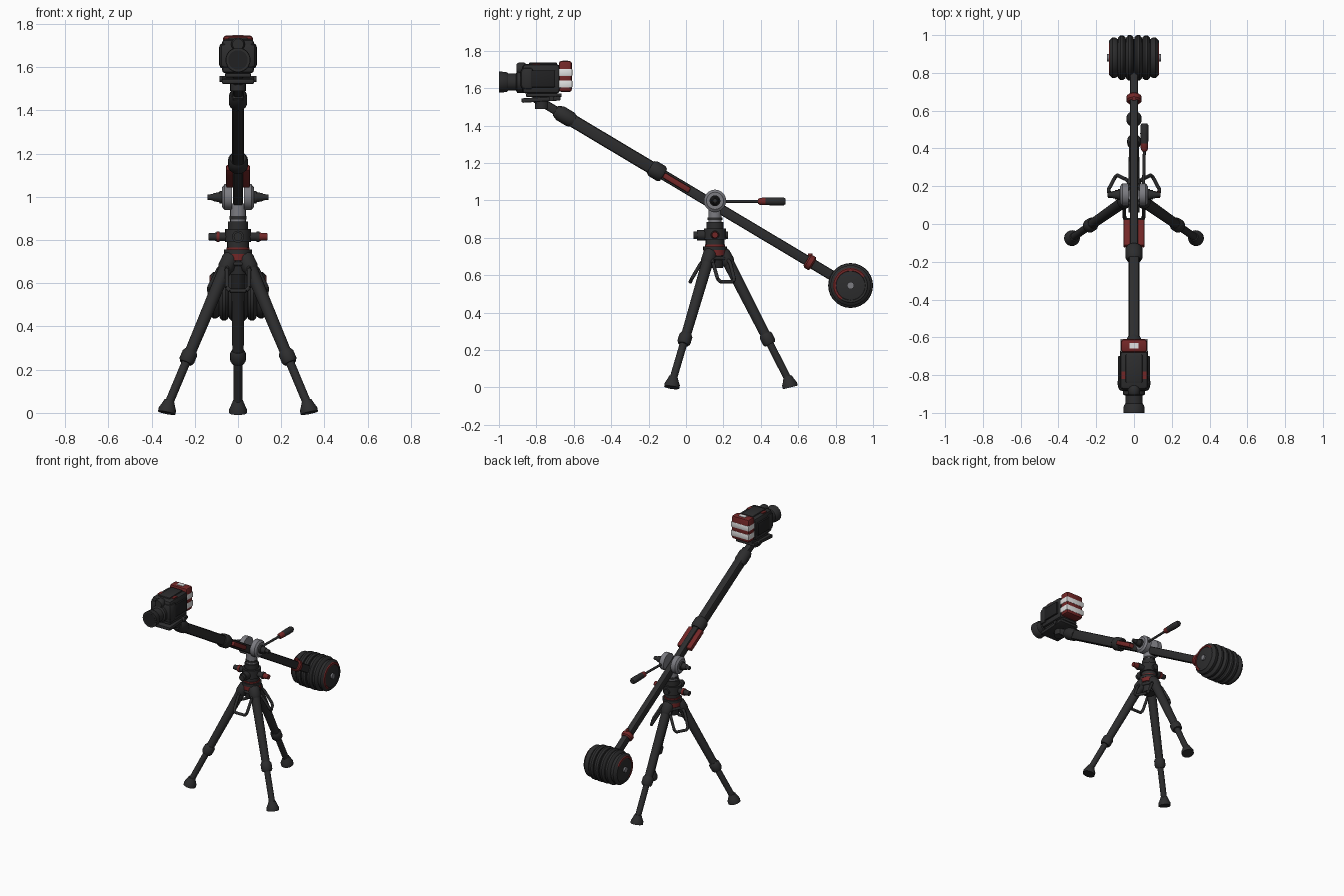
import bpy, bmesh, math
from mathutils import Vector

cube = bpy.data.objects.get("Cube")
if cube:
    bpy.data.objects.remove(cube, do_unlink=True)


def material(name, colour):
    m = bpy.data.materials.new(name)
    m.use_nodes = True
    m.diffuse_color = (*colour, 1)
    m.node_tree.nodes["Principled BSDF"].inputs["Base Color"].default_value = (*colour, 1)
    return m


DARK = material("charcoal", (0.026, 0.026, 0.027))
BLACK = material("black", (0.015, 0.015, 0.016))
RED = material("dark red", (0.17, 0.02, 0.02))
GREY = material("metal grey", (0.2, 0.2, 0.22))
WHITE = material("white", (0.75, 0.75, 0.75))


def finish(name, bm, mat):
    bmesh.ops.recalc_face_normals(bm, faces=bm.faces)
    mesh = bpy.data.meshes.new(name)
    bm.to_mesh(mesh)
    bm.free()
    mesh.materials.append(mat)
    ob = bpy.data.objects.new(name, mesh)
    bpy.context.collection.objects.link(ob)
    bpy.ops.object.select_all(action="DESELECT")
    ob.select_set(True)
    bpy.context.view_layer.objects.active = ob
    bpy.ops.object.shade_smooth_by_angle(angle=math.radians(35))
    return ob


def lathe(name, start, end, profile, mat, sides=20):
    """Turned part; profile pairs are (fraction along the axis, radius)."""
    a, b = Vector(start), Vector(end)
    turn = (b - a).to_track_quat("Z", "Y")
    bm = bmesh.new()
    rings = []
    for t, r in profile:
        rings.append([bm.verts.new(a.lerp(b, t) + turn @ Vector((
            r * math.cos(math.tau * i / sides), r * math.sin(math.tau * i / sides), 0)))
            for i in range(sides)])
    for low, high in zip(rings, rings[1:]):
        for i in range(sides):
            j = (i + 1) % sides
            bm.faces.new((low[i], low[j], high[j], high[i]))
    bm.faces.new(rings[0])
    bm.faces.new(rings[-1])
    return finish(name, bm, mat)


def rod(name, start, end, r, mat, r2=None):
    return lathe(name, start, end, [(0, r), (1, r if r2 is None else r2)], mat)


def collar(name, start, end, r, mat):
    return lathe(name, start, end, [(0, r * .8), (.2, r), (.8, r), (1, r * .8)], mat)


def box(name, centre, size, mat, bevel=0.0, tilt=0.0, taper=1.0):
    """Box tilted about x; taper narrows its front end."""
    bm = bmesh.new()
    bmesh.ops.create_cube(bm, size=1)
    for v in bm.verts:
        k = taper if v.co.y < 0 else 1
        v.co = Vector((v.co.x * size[0] * k, v.co.y * size[1], v.co.z * size[2] * k))
    if bevel:
        bmesh.ops.bevel(bm, geom=bm.edges[:], offset=bevel, segments=2, profile=.5, affect="EDGES")
    ob = finish(name, bm, mat)
    ob.location = centre
    ob.rotation_euler.x = tilt
    return ob


# Boom axis, addressed by its y position
SLOPE = -0.597
TILT = math.atan(SLOPE)
PIVOT = 0.155


def boom(y, lift=0.0):
    return Vector((0, y, 0.972 + SLOPE * (y - PIVOT) + lift))


def beam(name, y1, y2, width, depth, mat, bevel):
    a, b = boom(y1), boom(y2)
    return box(name, (a + b) / 2, (width, (b - a).length, depth), mat, bevel, TILT)


beam("upper_boom", -.70, -.13, .056, .068, DARK, .014)
beam("lower_boom", -.15, .84, .044, .054, DARK, .011)
beam("boom_neck", -.82, -.68, .044, .046, DARK, .01)
collar("front_collar", boom(-.69), boom(-.60), .042, DARK)
collar("middle_collar", boom(-.19), boom(-.12), .046, DARK)
collar("rear_collar", boom(.645), boom(.68), .04, RED)
beam("boom_side_grip", -.12, .02, .112, .032, RED, .008)
rod("rear_collar_knob", boom(.665, .02), boom(.665, .05), .012, RED)

# Counterweight: a stack of rounded discs on a cross axle
WY, WZ = 0.88, 0.545
rod("weight_axle", (-.142, WY, WZ), (.142, WY, WZ), .019, GREY)
for side, label in ((1, "left"), (-1, "right")):
    for i, (x, r) in enumerate(((0, .12), (.042, .118), (.084, .108))):
        lathe(f"{label}_weight_{i + 1}", (side * x, WY, WZ), (side * (x + .046), WY, WZ),
              [(0, r * .8), (.1, r * .93), (.35, r), (.65, r), (.9, r * .9), (1, r * .78)], DARK, 28)
    # Ring on the outer disc, red on the half facing up the boom
    bm = bmesh.new()
    n = 32
    loops = [[bm.verts.new((side * x, WY + r * math.cos(math.tau * i / n),
                            WZ + r * math.sin(math.tau * i / n))) for i in range(n)]
             for x, r in ((.128, .094), (.133, .09), (.133, .079), (.128, .076))]
    for a, b in zip(loops, loops[1:] + loops[:1]):
        for i in range(n):
            bm.faces.new((a[i], a[(i + 1) % n], b[(i + 1) % n], b[i]))
    ring = finish(f"{label}_weight_ring", bm, RED)
    ring.data.materials.append(DARK)
    for f in ring.data.polygons:
        f.material_index = int((f.center.y - WY) - (f.center.z - WZ) > .03)


# Tripod legs, two forward and one behind
def around(angle, radius, z):
    return Vector((radius * math.cos(angle), PIVOT + radius * math.sin(angle), z))


for label, degrees in (("left", -35), ("right", 215), ("rear", 90)):
    a = math.radians(degrees)
    top, foot = around(a, .055, .70), around(a, .398, .03)
    knee = top.lerp(foot, .66)
    rod(f"{label}_upper_leg", top, knee, .031, DARK, .026)
    rod(f"{label}_lower_leg", knee, foot, .02, DARK)
    collar(f"{label}_leg_joint", top.lerp(foot, .615), top.lerp(foot, .7), .036, DARK)
    collar(f"{label}_leg_hinge", around(a, .035, .73), around(a, .075, .66), .038, DARK)
    lathe(f"{label}_foot", around(a, .403, 0), around(a, .388, .06),
          [(0, .041), (.3, .041), (.6, .032), (1, .022)], DARK)

# Carrying loops hung between the legs
for label, degrees in (("front", -90), ("left", 28), ("right", 152)):
    a = math.radians(degrees)
    across = Vector((-math.sin(a), math.cos(a), 0))
    path = [around(a, r, z) + across * s for s, r, z in (
        (-.045, .05, .69), (-.052, .075, .665), (-.05, .125, .58), (-.038, .132, .565),
        (.038, .132, .565), (.05, .125, .58), (.052, .075, .665), (.045, .05, .69))]
    for i in range(len(path)):
        rod(f"{label}_loop_{i + 1}", path[i], path[(i + 1) % len(path)], .0095, DARK)


# Head column
def column(name, z1, z2, r, mat, r2=None):
    rod(name, (0, PIVOT, z1), (0, PIVOT, z2), r, mat, r2)


column("leg_crown", .64, .71, .042, DARK, .056)
column("crown_ring", .705, .735, .062, RED)
column("crown_cap", .735, .755, .064, DARK)
column("crown_thin_ring", .755, .765, .054, RED)
column("head_base", .765, .80, .05, DARK)
column("head_body", .79, .85, .06, DARK)
column("head_upper", .85, .885, .046, DARK)
column("head_neck", .88, .97, .036, GREY)
column("head_neck_band", .895, .91, .039, DARK)
for side, label in ((1, "left"), (-1, "right")):
    def knob(name, x1, x2, r, z, mat, r2=None):
        rod(f"{label}_{name}", (side * x1, PIVOT, z), (side * x2, PIVOT, z), r, mat, r2)
    knob("lock_stem", .05, .10, .02, .815, DARK)
    knob("lock_knob", .10, .137, .019, .815, RED if side > 0 else DARK, .016)
    knob("lock_band", .085, .10, .024, .815, DARK if side > 0 else RED)
    knob("pivot_disc", .028, .062, .06, .998, GREY)
    knob("pivot_rim", .062, .073, .06, .998, GREY, .046)
    knob("pivot_hub", .073, .085, .029, .998, DARK)
    knob("pivot_stem", .085, .115, .024, .998, DARK, .018)
    knob("pivot_tip", .115, .14, .015, .998, DARK, .012)
rod("front_lock_stem", (0, .11, .815), (0, .06, .815), .028, DARK)
rod("front_lock_knob", (0, .062, .815), (0, .04, .815), .02, DARK)
rod("rear_lock_stem", (0, .19, .815), (0, .225, .815), .02, DARK)

# Pan handle
rod("pan_rod", (.05, .19, .995), (.055, .40, .995), .008, DARK)
lathe("pan_grip_end", (.055, .385, .995), (.055, .425, .995), [(0, .012), (.25, .019), (1, .02)], RED)
lathe("pan_grip", (.055, .425, .995), (.055, .533, .995),
      [(0, .02), (.5, .022), (.9, .021), (1, .015)], DARK)

# Mount and plates under the camera
rod("mount_ball", (0, -.77, 1.49), (0, -.77, 1.55), .036, DARK)
box("mount_plate", (0, -.775, 1.54), (.15, .21, .024), DARK, .007, .06)
box("slide_plate", (0, -.76, 1.563), (.12, .19, .02), DARK, .005)
rod("plate_knob", (-.085, -.72, 1.545), (.085, -.72, 1.545), .014, DARK)

# Camera body and lens
box("camera_body", (0, -.775, 1.65), (.15, .20, .158), DARK, .018)
box("camera_front", (0, -.85, 1.652), (.18, .07, .125), DARK, .022, 0, .92)
box("camera_top", (0, -.765, 1.728), (.09, .15, .02), DARK, .007)
for side, label in ((1, "left"), (-1, "right")):
    box(f"{label}_side_panel", (side * .078, -.765, 1.65), (.016, .13, .09), BLACK, .005)
    box(f"{label}_top_trim", (side * .055, -.80, 1.7285), (.02, .04, .008), RED)
lathe("lens_barrel", (0, -.87, 1.633), (0, -1, 1.633),
      [(0, .058), (.25, .058), (.3, .046), (.62, .046), (.7, .054), (1, .056)], DARK, 28)
rod("lens_glass", (0, -.995, 1.633), (0, -1.001, 1.633), .045, BLACK)
collar("viewfinder", (0, -.905, 1.705), (0, -.855, 1.705), .032, DARK)

# Striped battery
box("battery", (0, -.645, 1.663), (.138, .07, .166), RED, .014)
for i, (z, h) in enumerate(((1.684, .038), (1.622, .04))):
    box(f"battery_stripe_{i + 1}", (0, -.644, z), (.142, .072, h), WHITE, .004)
box("battery_top_mark", (0, -.645, 1.746), (.05, .03, .006), WHITE)
